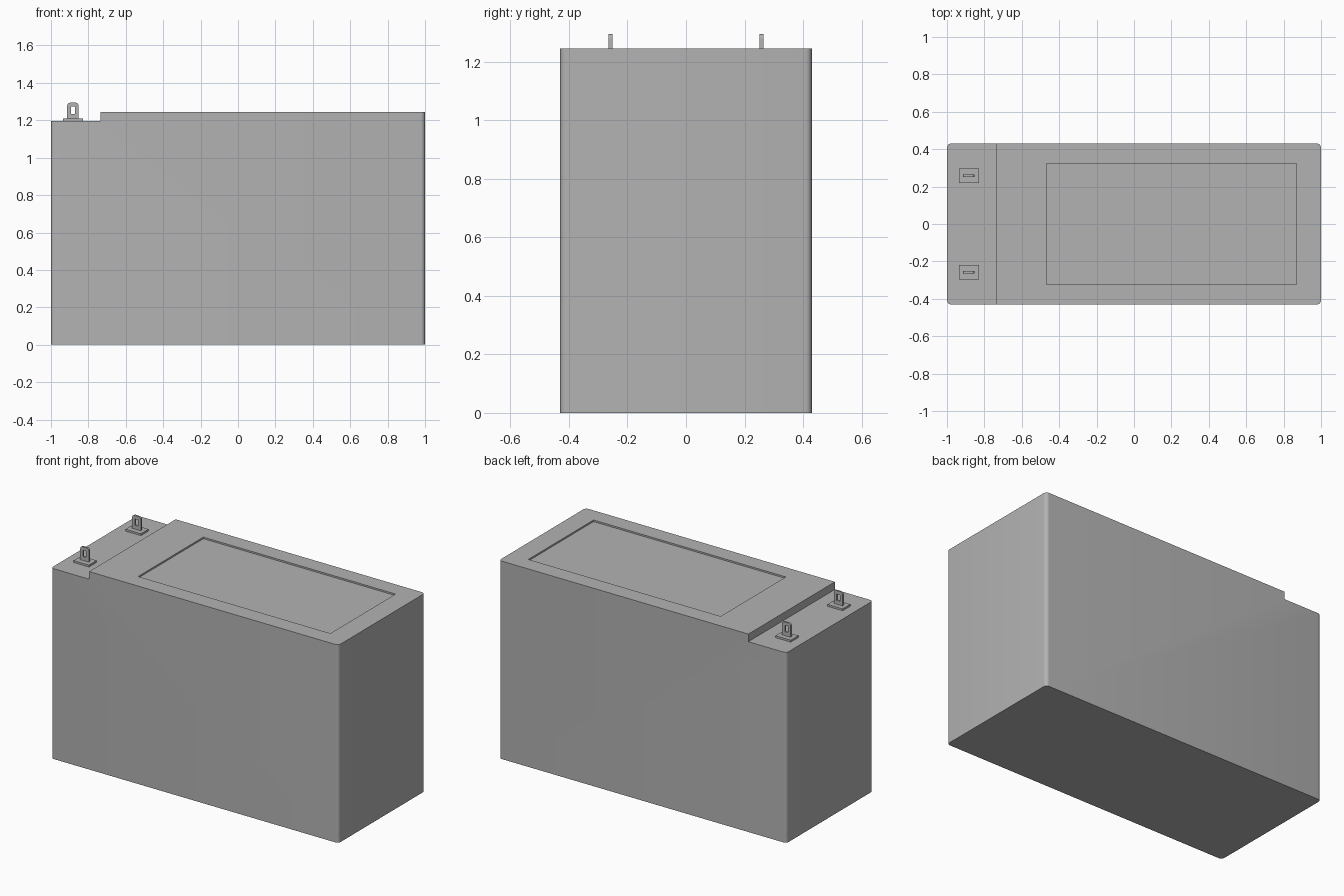
import bpy, bmesh, math
from mathutils import Matrix

cube = bpy.data.objects.get("Cube")
if cube:
    bpy.data.objects.remove(cube, do_unlink=True)

grey = bpy.data.materials.new("casing_grey")
grey.use_nodes = True
grey.diffuse_color = (0.45, 0.45, 0.45, 1)
grey.node_tree.nodes["Principled BSDF"].inputs["Base Color"].default_value = (0.45, 0.45, 0.45, 1)

HALF_Y = 0.43
DECK, TOP, STEP_X = 1.197, 1.245, -0.735


def add_object(name, mesh):
    mesh.materials.clear()
    mesh.materials.append(grey)
    obj = bpy.data.objects.new(name, mesh)
    bpy.context.collection.objects.link(obj)
    return obj


def from_bmesh(name, bm):
    bmesh.ops.recalc_face_normals(bm, faces=bm.faces)
    mesh = bpy.data.meshes.new(name)
    bm.to_mesh(mesh)
    bm.free()
    return add_object(name, mesh)


def build_case():
    # Stepped side profile, extruded from front to back
    bm = bmesh.new()
    outline = [(-1, 0), (1, 0), (1, TOP), (STEP_X, TOP), (STEP_X, DECK), (-1, DECK)]
    side = bm.faces.new([bm.verts.new((x, -HALF_Y, z)) for x, z in outline])
    grown = bmesh.ops.extrude_face_region(bm, geom=[side])["geom"]
    verts = [v for v in grown if isinstance(v, bmesh.types.BMVert)]
    bmesh.ops.translate(bm, verts=verts, vec=(0, 2 * HALF_Y, 0))
    bmesh.ops.recalc_face_normals(bm, faces=bm.faces)

    # Shallow label recess in the lid
    lid = max(bm.faces, key=lambda f: f.calc_center_median().z)
    bmesh.ops.inset_individual(bm, faces=[lid], thickness=0.1)
    for v in lid.verts:
        v.co.x = 0.87 if v.co.x > 0.13 else -0.468
        v.co.y = math.copysign(0.324, v.co.y)
    bmesh.ops.inset_individual(bm, faces=[lid], thickness=0)
    for v in lid.verts:
        v.co.z -= 0.01

    # Rounded upright corners
    corners = [e for e in bm.edges
               if all(abs(abs(v.co.x) - 1) < 1e-4 for v in e.verts)
               and abs(e.verts[0].co.z - e.verts[1].co.z) > 1]
    bmesh.ops.bevel(bm, geom=corners, offset=0.022, segments=6,
                    profile=0.5, affect='EDGES')
    case = from_bmesh("case", bm)
    bpy.ops.object.select_all(action='DESELECT')
    case.select_set(True)
    bpy.context.view_layer.objects.active = case
    bpy.ops.object.shade_smooth_by_angle(angle=math.radians(30))


def add_loop(curve, points):
    spline = curve.splines.new('POLY')
    spline.points.add(len(points) - 1)
    for p, (x, z) in zip(spline.points, points):
        p.co = (x, z, 0, 1)
    spline.use_cyclic_u = True


def build_terminal(side, y):
    x, plate_top = -0.883, DECK + 0.012
    # Base plate
    bm = bmesh.new()
    bmesh.ops.create_cube(bm, size=1, matrix=Matrix.Translation((x, y, DECK + 0.005))
                          @ Matrix.Diagonal((0.106, 0.076, 0.014, 1)))
    from_bmesh(side + "_terminal_plate", bm)

    # Upright tab with rounded top corners and a slot
    half, height, r = 0.03, 1.294 - plate_top, 0.015
    outer = [(-half, 0), (half, 0)]
    for cx, start in ((half - r, 0), (r - half, 90)):
        for i in range(5):
            a = math.radians(start + i * 22.5)
            outer.append((cx + r * math.cos(a), height - r + r * math.sin(a)))
    slot = [(-0.011, 0.024), (0.011, 0.024), (0.011, 0.064), (-0.011, 0.064)]
    curve = bpy.data.curves.new("tab_outline", 'CURVE')
    curve.dimensions = '2D'
    curve.fill_mode = 'BOTH'
    curve.extrude = 0.006
    add_loop(curve, outer)
    add_loop(curve, slot)
    helper = bpy.data.objects.new("tab_helper", curve)
    bpy.context.collection.objects.link(helper)
    deps = bpy.context.evaluated_depsgraph_get()
    mesh = bpy.data.meshes.new_from_object(helper.evaluated_get(deps))
    bpy.data.objects.remove(helper, do_unlink=True)
    mesh.transform(Matrix.Translation((x, y, plate_top))
                   @ Matrix.Rotation(math.pi / 2, 4, 'X'))
    for poly in mesh.polygons:
        poly.use_smooth = False
    add_object(side + "_terminal_tab", mesh)


build_case()
build_terminal("front", -0.258)
build_terminal("back", 0.258)
